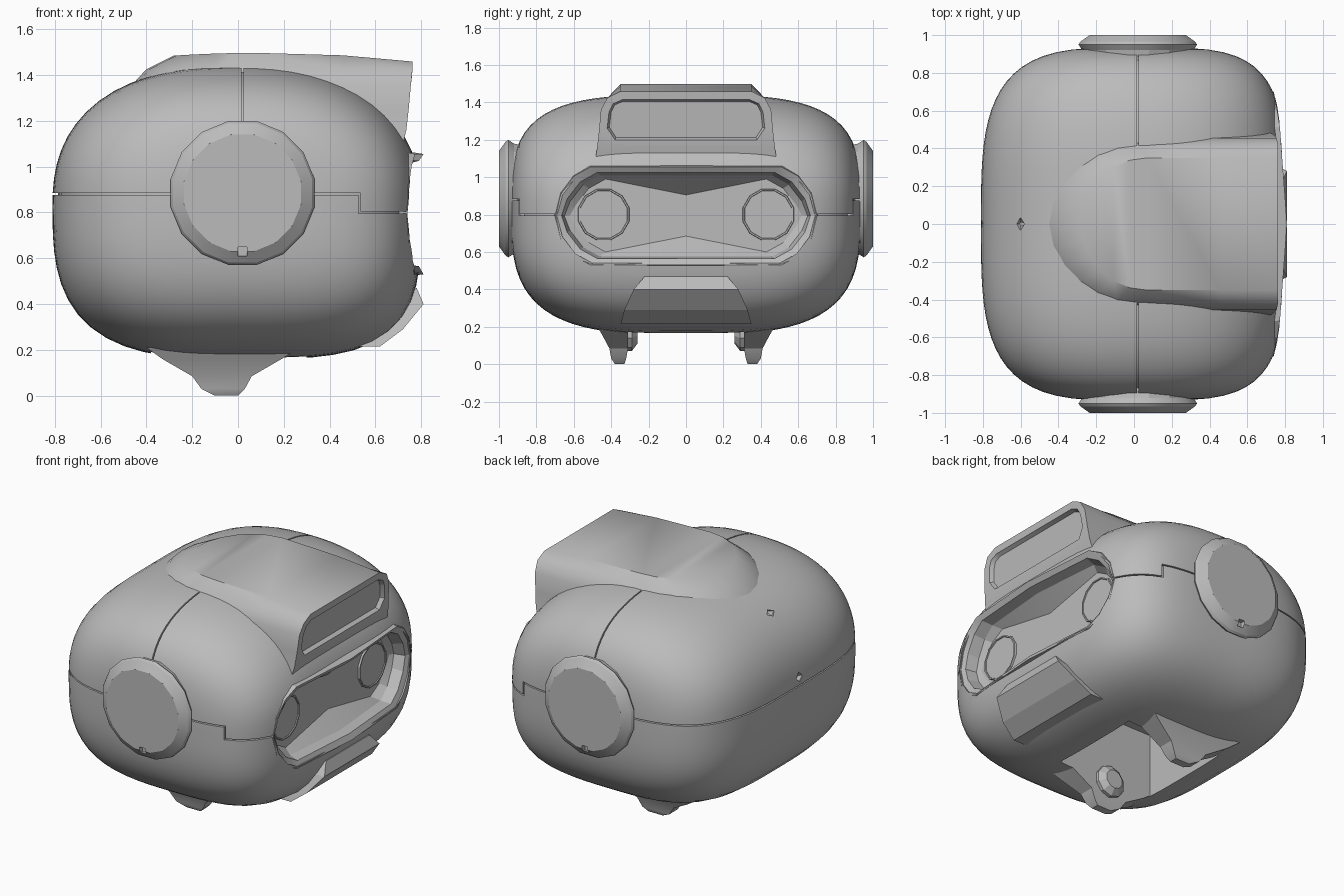
import bpy, bmesh, math
from mathutils import Vector

cube = bpy.data.objects.get("Cube")
if cube:
    bpy.data.objects.remove(cube, do_unlink=True)

GREY = (0.5, 0.5, 0.5, 1)
mat = bpy.data.materials.new("plain grey")
mat.use_nodes = True
mat.diffuse_color = GREY
mat.node_tree.nodes["Principled BSDF"].inputs["Base Color"].default_value = GREY


def finish(name, bm, angle=30):
    """Turn a bmesh into a shaded object."""
    bmesh.ops.recalc_face_normals(bm, faces=bm.faces)
    mesh = bpy.data.meshes.new(name)
    bm.to_mesh(mesh)
    bm.free()
    mesh.materials.append(mat)
    obj = bpy.data.objects.new(name, mesh)
    bpy.context.collection.objects.link(obj)
    shade(obj, angle)
    return obj


def shade(obj, angle=30):
    bpy.ops.object.select_all(action="DESELECT")
    bpy.context.view_layer.objects.active = obj
    obj.select_set(True)
    bpy.ops.object.shade_smooth_by_angle(angle=math.radians(angle))


def loft(bm, rings, closed=True, caps=(True, True)):
    """Skin a list of equal-length point rings."""
    rows = [[bm.verts.new(p) for p in ring] for ring in rings]
    n = len(rows[0])
    for a, b in zip(rows, rows[1:]):
        for i in range(n if closed else n - 1):
            j = (i + 1) % n
            bm.faces.new((a[i], a[j], b[j], b[i]))
    for row, cap in ((rows[0], caps[0]), (rows[-1], caps[1])):
        if cap:
            bm.faces.new(row)
    return rows


def box(name, lo, hi):
    bm = bmesh.new()
    (x0, y0, z0), (x1, y1, z1) = lo, hi
    loft(bm, [[(x0, y0, z), (x1, y0, z), (x1, y1, z), (x0, y1, z)] for z in (z0, z1)])
    return finish(name, bm)


def cut(targets, cutter):
    for obj in targets:
        mod = obj.modifiers.new("cut", "BOOLEAN")
        mod.operation, mod.solver, mod.object = "DIFFERENCE", "EXACT", cutter
        bpy.context.view_layer.objects.active = obj
        bpy.ops.object.modifier_apply(modifier=mod.name)
    bpy.data.objects.remove(cutter, do_unlink=True)


# Rounded head body, lofted side to side: fuller at the lower front, softer on top
def head(name, scale):
    bm = bmesh.new()
    rings = []
    for k in range(1, 40):
        t = -math.cos(math.pi * k / 40)
        ring = []
        for i in range(64):
            a = math.tau * i / 64
            c, s = math.cos(a), math.sin(a)
            front, upper = c > 0, s > 0
            n = (2.3 if front else 2.4) if upper else (3.6 if front else 3.0)
            r = (abs(c) ** n + abs(s) ** n) ** (-1 / n)
            fade_x, fade_z = [(1 - abs(t) ** e) ** (1 / e)
                              for e in (4.2 if front else 3.5, 3.5 if upper else 3.25)]
            x = r * c * (0.8 if front else 0.81) * fade_x
            z = r * s * (0.61 if upper else 0.67) * fade_z
            ring.append((x * scale, 0.935 * t * scale, 0.83 + z * scale))
        rings.append(ring)
    loft(bm, rings)
    return finish(name, bm)


shell = head("head_shell", 1)
liner = head("inner_liner", 0.972)


# Visor outline: stretched octagon with optional pinch at the middle
def outline(w, top, bottom, pinch, x, bend):
    mid = (top + bottom) / 2
    half = []
    for edge, sign in ((top, -1), (bottom, 1)):
        pts = [(0, edge + sign * pinch), (w - 0.19, edge), (w - 0.1, edge + sign * 0.05),
               (w - 0.03, edge + sign * 0.14)]
        half += pts if sign < 0 else [(w, mid)] + pts[::-1]
    full = half + [(-y, z) for y, z in half[-2:0:-1]]
    return [(x - bend * (y / 0.7) ** 2, y, z) for y, z in full]


# Openings: visor recess and neck pocket
bm = bmesh.new()
loft(bm, [outline(0.69, 1.045, 0.54, 0, x, 0) for x in (0.55, 1.1)])
cut([shell, liner], finish("visor_cutter", bm))
cut([shell, liner], box("neck_cutter", (-0.38, -0.31, 0), (0.3, 0.31, 0.6)))

# Panel seams
G = 0.004
for lo, hi in [((-1, -1, 0.88 - G), (-0.2, 1, 0.88 + G)),
               ((0.2, -1, 0.88 - G), (0.53, 1, 0.88 + G)),
               ((0.53 - G, -1, 0.8 - G), (0.53 + G, 1, 0.88 + G)),
               ((0.53, -1, 0.8 - G), (1, 1, 0.8 + G)),
               ((0.02 - G, -1, 1.1), (0.02 + G, 1, 1.6))]:
    cut([shell], box("seam_cutter", lo, hi))

# Small diamond holes on the back
for x, z in ((-0.6, 1.29), (-0.8, 0.93)):
    bm = bmesh.new()
    bmesh.ops.create_uvsphere(bm, u_segments=4, v_segments=2, radius=0.035)
    bmesh.ops.translate(bm, verts=bm.verts, vec=(x, 0, z))
    cut([shell], finish("hole_cutter", bm))
shade(shell)
shade(liner)

# Visor frame and pinched floor
bm = bmesh.new()
loft(bm, [outline(0.72, 1.075, 0.515, 0, 0.68, 0.07),
          outline(0.70, 1.055, 0.53, 0, 0.81, 0.07),
          outline(0.665, 1.025, 0.565, 0, 0.79, 0.075),
          outline(0.65, 1.01, 0.575, 0, 0.73, 0.09),
          outline(0.62, 0.99, 0.6, 0.085, 0.64, 0)], caps=(False, True))
finish("visor", bm, 15)


# Round parts with stepped radii
def stepped_disc(name, center, axis, steps, sides, angle=20):
    bm = bmesh.new()
    rings = []
    for r, d in steps:
        ring = []
        for i in range(sides):
            a = math.tau * (i + 0.5) / sides
            u, v = r * math.cos(a), r * math.sin(a)
            ring.append(Vector(center) + Vector((d, u, v) if axis == "x" else (u, d, v)))
        rings.append(ring)
    loft(bm, rings)
    return finish(name, bm, angle)


for side, label in ((1, "left"), (-1, "right")):
    stepped_disc(label + "_eye", (0.64, 0.44 * side, 0.8), "x",
                 [(0.145, -0.02), (0.14, 0.012), (0.132, 0.012), (0.13, 0.006)], 12)
    ear = [(0.28, 0.82), (0.30, 0.92), (0.32, 0.95), (0.31, 0.965), (0.26, 1.0)]
    ear = stepped_disc(label + "_ear_disc", (0.02, 0, 0.885), "y",
                       [(r, d * side) for r, d in ear], 16)
    cut([ear], box("notch_cutter", (0, side - 0.03, 0.61), (0.04, side + 0.03, 0.65)))
    shade(ear, 50)

    # Tapered jaw prong below, with a hinge boss on its inner face
    bm = bmesh.new()
    loft(bm, [[(x0, y0 * side, z), (x1, y0 * side, z), (x1, y1 * side, z), (x0, y1 * side, z)]
              for x0, x1, y0, y1, z in ((-0.4, 0.27, 0.31, 0.48, 0.21),
                                        (-0.33, 0.19, 0.31, 0.45, 0.16),
                                        (-0.2, 0.06, 0.31, 0.41, 0.085),
                                        (-0.16, 0.03, 0.32, 0.4, 0.03),
                                        (-0.1, 0.0, 0.33, 0.38, 0))])
    finish(label + "_jaw_prong", bm)
    stepped_disc(label + "_jaw_hinge", (-0.07, 0, 0.17), "y",
                 [(r, d * side) for r, d in ((0.1, 0.33), (0.1, 0.29), (0.06, 0.26))], 10)


# Raised hood on top, rounded at the back
def hood_ring(r, back, front, z, crown=0):
    pts = [(front, -r), (front * 0.6, -r)]
    for i in range(13):
        a = math.pi * (0.5 + i / 12)
        pts.append((back + r + r * math.cos(a), -r * math.sin(a)))
    pts += [(front * 0.6, r), (front, r)]
    return [(x, y, z + crown * (1 - ((x - 0.1) / 0.65) ** 2)) for x, y in pts]


bm = bmesh.new()
rows = loft(bm, [hood_ring(0.49, -0.46, 0.71, 1.06),
                 hood_ring(0.475, -0.46, 0.735, 1.16),
                 hood_ring(0.465, -0.46, 0.745, 1.25),
                 hood_ring(0.455, -0.46, 0.755, 1.36),
                 hood_ring(0.42, -0.40, 0.762, 1.425),
                 hood_ring(0.35, -0.28, 0.762, 1.46, 0.037)], closed=False, caps=(False, False))
top = rows[-1]
for i in range(len(top) // 2):
    quad = (top[i], top[i + 1], top[-i - 2], top[-i - 1])
    bm.faces.new(dict.fromkeys(quad))
# Hood front: eight-sided panel with cut lower corners
low_a, low_b = [bm.verts.new((0.735, y, 1.16)) for y in (-0.4, 0.4)]
bm.faces.new((rows[1][0], low_a, rows[2][0]))
bm.faces.new((rows[1][-1], rows[2][-1], low_b))
bm.faces.new([rows[0][0], rows[1][0], low_a, low_b, rows[1][-1], rows[0][-1]])
front = bm.faces.new([low_a] + [r[0] for r in rows[2:]] + [r[-1] for r in rows[:1:-1]] + [low_b])
bmesh.ops.recalc_face_normals(bm, faces=bm.faces)
bmesh.ops.inset_individual(bm, faces=[front], thickness=0.045)
bmesh.ops.inset_individual(bm, faces=[front], thickness=0.012, depth=-0.025)
finish("hood", bm, 35)

# Chin plate with an upper chamfer
bm = bmesh.new()
loft(bm, [[(0.4, -w, z), (x, -w, z), (x, w, z), (0.4, w, z)]
          for w, x, z in ((0.35, 0.62, 0.215), (0.33, 0.72, 0.29), (0.28, 0.81, 0.40), (0.22, 0.78, 0.47))])
finish("chin_plate", bm, 10)
